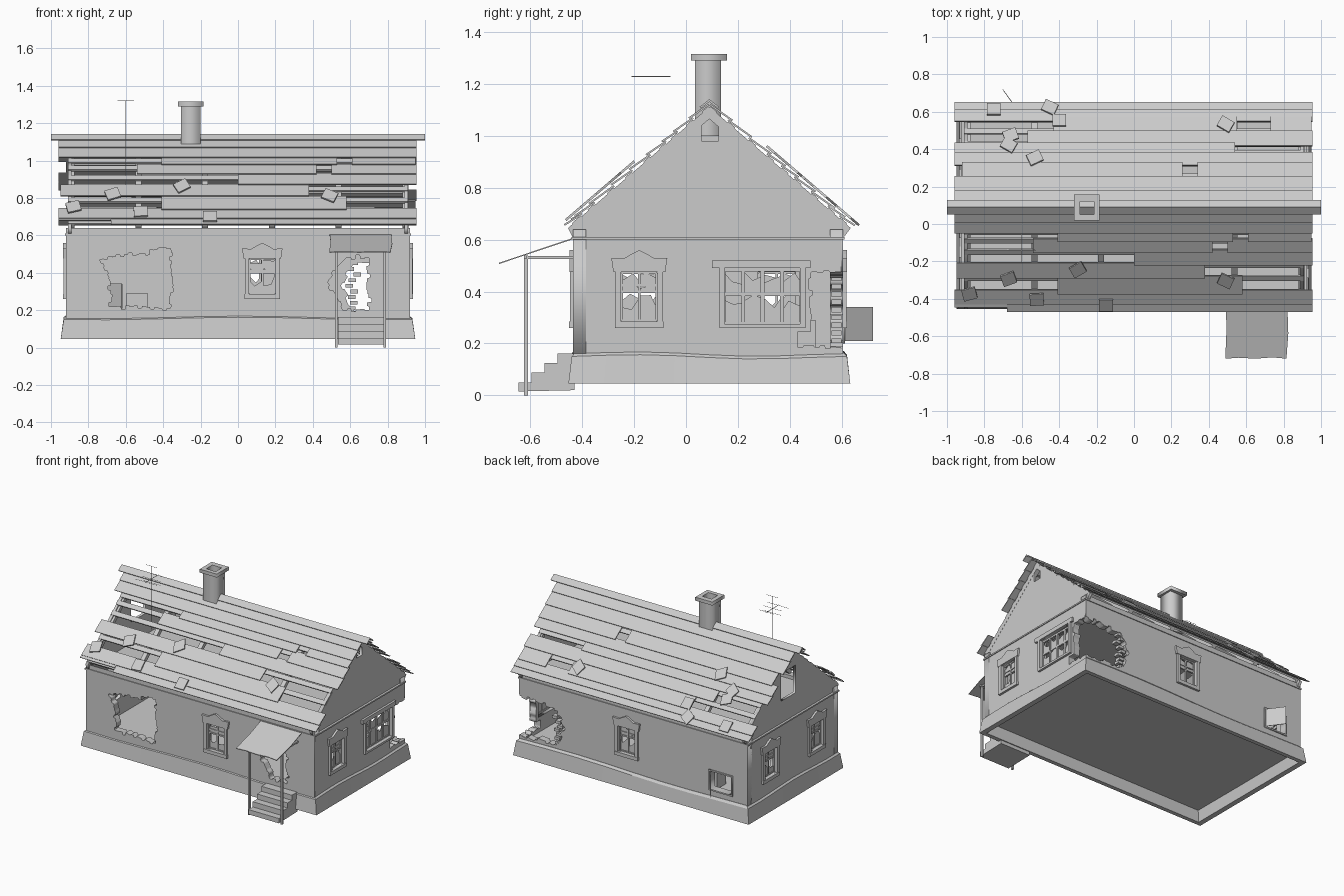
import bpy, bmesh, math, random
from mathutils import Vector, Matrix

random.seed(4)
if "Cube" in bpy.data.objects:
    bpy.data.objects.remove(bpy.data.objects["Cube"])

grey = bpy.data.materials.new("weathered grey")
grey.use_nodes = True
grey.diffuse_color = (0.6, 0.6, 0.6, 1)
grey.node_tree.nodes["Principled BSDF"].inputs["Base Color"].default_value = (0.6, 0.6, 0.6, 1)


def finish(name, bm):
    bmesh.ops.recalc_face_normals(bm, faces=bm.faces)
    mesh = bpy.data.meshes.new(name)
    bm.to_mesh(mesh)
    bm.free()
    mesh.materials.append(grey)
    ob = bpy.data.objects.new(name, mesh)
    bpy.context.collection.objects.link(ob)


def solid(name, base, shift):
    """Closed prism: a polygon swept along a vector."""
    bm = bmesh.new()
    face = bm.faces.new([bm.verts.new(p) for p in base])
    swept = bmesh.ops.extrude_face_region(bm, geom=[face])["geom"]
    bmesh.ops.translate(bm, vec=shift, verts=[v for v in swept if isinstance(v, bmesh.types.BMVert)])
    finish(name, bm)


def box(name, x0, x1, y0, y1, z0, z1):
    solid(name, [(x0, y0, z0), (x1, y0, z0), (x1, y1, z0), (x0, y1, z0)], (0, 0, z1 - z0))


# Frames: u runs along the surface, n points outward, v is up (or back, in plan)
FRAMES = {
    "front": lambda u, n, v: Vector((u, -0.435 - n, v)),
    "back": lambda u, n, v: Vector((u, 0.605 + n, v)),
    "left": lambda u, n, v: Vector((0.92 + n, u, v)),
    "right": lambda u, n, v: Vector((-0.92 - n, u, v)),
    "plan": lambda u, n, v: Vector((u, v, n)),
}


def plate(name, side, pts, n0, n1):
    f = FRAMES[side]
    solid(name, [f(u, n0, v) for u, v in pts], f(0, n1, 0) - f(0, n0, 0))


def panel(name, side, loops, n0, n1):
    """Thick panel from an outline and the holes in it, by filling a flat curve."""
    curve = bpy.data.curves.new(name, "CURVE")
    curve.dimensions, curve.fill_mode, curve.extrude = "2D", "BOTH", (n1 - n0) / 2
    for loop in loops:
        spline = curve.splines.new("POLY")
        spline.points.add(len(loop) - 1)
        for point, (u, v) in zip(spline.points, loop):
            point.co = (u, v, 0, 1)
        spline.use_cyclic_u = True
    ob = bpy.data.objects.new(name, curve)
    bpy.context.collection.objects.link(ob)
    graph = bpy.context.evaluated_depsgraph_get()
    bm = bmesh.new()
    bm.from_mesh(ob.evaluated_get(graph).to_mesh())
    bpy.data.objects.remove(ob)
    bmesh.ops.remove_doubles(bm, verts=bm.verts, dist=0.0001)
    for v in bm.verts:
        v.co = FRAMES[side](v.co.x, v.co.z + (n0 + n1) / 2, v.co.y)
    finish(name, bm)


def rect(u0, u1, v0, v1):
    return [(u0, v0), (u1, v0), (u1, v1), (u0, v1)]


def jagged(pts, closed=True, step=0.022, depth=0.014):
    """Break a path into brick-like teeth, leaving its corners in place."""
    out = []
    for a, b in zip(pts, pts[1:] + (pts[:1] if closed else [])):
        a, b = Vector(a), Vector(b)
        d = b - a
        count = max(1, round(d.length / step))
        normal = Vector((d.y, -d.x)).normalized()
        for i in range(count):
            off = normal * (random.uniform(-depth, depth) if 0 < i < count - 1 else 0)
            out += [tuple(a + d * ((i + 0.08) / count) + off), tuple(a + d * ((i + 0.9) / count) + off)]
    return out


# Plinth: flared, slightly sagging band around the base
bm = bmesh.new()
rings = []
corners = [(-1, -1), (1, -1), (1, 1), (-1, 1)]
for grow, z, wave in [(-0.01, 0.045, 0), (0.028, 0.045, 0), (0.012, 0.15, 1), (-0.005, 0.165, 1), (-0.03, 0.165, 1)]:
    ring = []
    for (ax, ay), (bx, by) in zip(corners, corners[1:] + corners[:1]):
        for i in range(8):
            t = i / 8
            x, y = ax + (bx - ax) * t, ay + (by - ay) * t
            bump = wave * 0.012 * math.sin(t * math.pi) * math.sin(t * 5 + ax)
            ring.append(bm.verts.new((x * (0.92 + grow), 0.09 + y * (0.521 + grow * 0.8), z + bump)))
    rings.append(ring)
for a, b in zip(rings, rings[1:] + rings[:1]):
    for i in range(len(a)):
        j = (i + 1) % len(a)
        bm.faces.new((a[i], a[j], b[j], b[i]))
finish("plinth", bm)
box("floor", -0.9, 0.9, -0.42, 0.595, 0.125, 0.16)
box("ceiling", -0.9, 0.9, -0.42, 0.59, 0.6, 0.615)

# Walls with window openings, broken holes and a missing back corner
windows = [("front", 0.13), ("back", 0.05), ("left", -0.18), ("right", 0.35), ("right", -0.18)]
outlines = {
    "front": rect(-0.92, 0.92, 0.13, 0.64),
    "right": rect(-0.43, 0.6, 0.13, 0.605),
    "back": [(-0.92, 0.13), (0.92, 0.13)]
    + jagged([(0.92, 0.19), (0.62, 0.195), (0.55, 0.33), (0.62, 0.46), (0.92, 0.475)], False) + [(0.92, 0.64), (-0.92, 0.64)],
    "left": [(-0.43, 0.13), (0.6, 0.13)]
    + jagged([(0.6, 0.185), (0.43, 0.185), (0.43, 0.245), (0.482, 0.245), (0.482, 0.475), (0.6, 0.475)], False, depth=0.009)
    + [(0.6, 0.605), (-0.43, 0.605)],
}
holes = {
    "front": [jagged([(-0.69, 0.22), (-0.36, 0.21), (-0.35, 0.36), (-0.36, 0.53), (-0.52, 0.5), (-0.74, 0.47), (-0.68, 0.35)]),
              jagged([(0.56, 0.2), (0.7, 0.2), (0.7, 0.48), (0.58, 0.48), (0.53, 0.43), (0.48, 0.35), (0.53, 0.27)])],
    "back": [rect(-0.79, -0.62, 0.21, 0.34)],
    "left": [rect(0.14, 0.45, 0.27, 0.49)],
    "right": [],
}
for side, c in windows:
    holes[side].append(rect(c - 0.072, c + 0.072, 0.285, 0.475))
for side, outline in outlines.items():
    panel(side + "_wall", side, [outline] + holes[side], -0.05, 0)


# Windows: carved casing, sash bars and broken panes
def pane(side, u0, u1, v0, v1):
    h = v1 - v0
    r = [random.uniform(0.35, 1) for _ in range(3)]
    m = u0 + (u1 - u0) * random.uniform(0.3, 0.7)
    plate("broken_pane", side, [(u0, v0), (u1, v0), (u1, v0 + h * r[0]), (m, v0 + h * r[1]), (u0, v0 + h * r[2])], -0.02, -0.017)


def sash(side, us, vs, bar=0.005):
    for u in us:
        plate("sash_post", side, rect(u - bar, u + bar, vs[0], vs[-1]), -0.025, -0.01)
    for v in vs:
        plate("sash_rail", side, rect(us[0], us[-1], v - bar, v + bar), -0.025, -0.012)
    for a, b in zip(us, us[1:]):
        for c, d in zip(vs, vs[1:]):
            pane(side, a, b, c, d)


crown = [(-0.1, 0.475), (0.1, 0.475), (0.108, 0.53), (0.06, 0.527), (0.03, 0.545), (0, 0.56),
         (-0.03, 0.545), (-0.06, 0.527), (-0.108, 0.53)]
for side, c in windows:
    for s in (-1, 1):
        plate("window_casing", side, rect(*sorted((c + s * 0.07, c + s * 0.092)), 0.26, 0.49), -0.01, 0.013)
    plate("window_sill", side, rect(c - 0.094, c + 0.094, 0.26, 0.285), -0.01, 0.016)
    plate("window_crown", side, [(c + u, v) for u, v in crown], -0.01, 0.015)
    sash(side, [c - 0.068, c, c + 0.068], [0.288, 0.4, 0.425, 0.472])

sash("left", [0.145, 0.22, 0.295, 0.37, 0.445], [0.275, 0.39, 0.485], 0.007)
for u0, u1, v0, v1 in [(0.1, 0.48, 0.49, 0.52), (0.13, 0.46, 0.26, 0.275), (0.13, 0.148, 0.27, 0.49), (0.44, 0.46, 0.27, 0.49)]:
    plate("wide_window_casing", "left", rect(u0, u1, v0, v1), -0.01, 0.016)

# Loose bricks along the broken corner
for i in range(9):
    z = 0.2 + i * 0.03
    x = 0.57 + random.uniform(0, 0.05)
    box("loose_brick", x, x + 0.04, 0.56, 0.6, z, z + 0.02)
box("fallen_block", -0.6, -0.48, 0.4, 0.5, 0.16, 0.29)

# Hatch with its open leaf
solid("hatch_leaf", [(-0.62, 0.61, 0.21), (-0.7, 0.72, 0.21), (-0.703, 0.718, 0.21), (-0.624, 0.608, 0.21)], (0, 0, 0.13))
panel("hatch_frame", "back", [rect(-0.8, -0.61, 0.2, 0.35), rect(-0.79, -0.62, 0.21, 0.34)], -0.01, 0.008)

# Gables and cornice
shape = [(-0.435, 0.605), (0.605, 0.605), (0.635, 0.645), (0.09, 1.112), (-0.455, 0.645)]
for side, hatch in [("left", rect(0.06, 0.125, 0.98, 1.065)), ("right", rect(0.04, 0.21, 0.77, 0.97))]:
    panel("gable", side, [shape, hatch], -0.03, -0.01)
    plate("cornice", side, rect(-0.44, 0.61, 0.6, 0.61), -0.04, 0.006)
for side in ("front", "back"):
    plate("cornice", side, rect(-0.925, 0.925, 0.6, 0.61), -0.03, 0.006)

# Roof: d is the horizontal distance from the ridge, s picks the slope
SLOPE = 0.857


def on_roof(s, x, d, lift):
    k = math.hypot(1, SLOPE)
    return Vector((x, 0.09 + s * (d + lift * SLOPE / k), 1.118 - SLOPE * d + lift / k))


def board(name, s, x0, x1, d0, d1, low0, low1, thick):
    section = [(d0, low0), (d1, low1), (d1, low1 + thick), (d0, low0 + thick)]
    solid(name, [on_roof(s, x0, d, l) for d, l in section], (x1 - x0, 0, 0))


FULL = [(-0.96, 0.955)]
front_rows = [
    (0, 0.07, FULL), (0.06, 0.13, FULL), (0.12, 0.175, [(-0.41, 0.53), (0.61, 0.95)]),
    (0.165, 0.235, [(-0.54, 0.42), (0.5, 0.955)]), (0.225, 0.3, [(0, 0.955)]), (0.295, 0.37, [(-0.95, 0.38)]),
    (0.365, 0.455, [(-0.41, 0.58)]), (0.44, 0.51, FULL), (0.5, 0.55, [(-0.68, 0.955)]), (0.49, 0.525, [(-0.96, -0.68)])]
back_rows = [
    (0, 0.08, FULL), (0.07, 0.155, FULL), (0.15, 0.23, [(-0.92, 0.26), (0.34, 0.955)]), (0.22, 0.285, FULL),
    (0.275, 0.335, [(-0.96, 0.54)]), (0.325, 0.4, [(-0.57, 0.955)]), (0.39, 0.475, [(-0.43, 0.55), (0.73, 0.95)]),
    (0.455, 0.515, FULL), (0.5, 0.552, FULL)]
for s, rows in ((-1, front_rows), (1, back_rows)):
    for d0, d1, spans in rows:
        for x0, x1 in spans:
            board("roof_board", s, x0, x1, d0, d1, 0, 0.01, 0.007)
        board("batten", s, -0.91, 0.91, d0 + 0.005, d0 + 0.03, -0.012, -0.012, 0.012)
    for i in range(6):
        x = -0.89 + i * 0.357
        board("rafter", s, x - 0.016, x + 0.016, 0.005, 0.53, -0.04, -0.04, 0.028)
    board("ridge_board", s, -1, 1, -0.012, 0.025, 0.01, 0.012, 0.008)

# Slipped boards lying at odd angles
for x, y, turn in [(-0.88, -0.37, 15), (-0.67, -0.29, 20), (-0.3, -0.24, 30), (0.49, -0.3, -25), (-0.52, -0.4, 3),
                   (-0.15, -0.43, 0), (-0.75, 0.61, 0), (-0.45, 0.62, -25), (-0.66, 0.47, 20), (-0.67, 0.42, -30),
                   (-0.53, 0.35, 25), (0.49, 0.53, -30), (-0.4, 0.55, 0)]:
    s = 1 if y > 0.09 else -1
    spin = Matrix.Rotation(math.radians(turn * s), 2)
    quad = [spin @ Vector(p) for p in rect(-0.037, 0.037, -0.03, 0.03)]
    d = abs(y - 0.09) - 0.012
    base = [on_roof(s, x + q.x, d + q.y, 0.02) for q in quad]
    solid("slipped_board", base, on_roof(s, 0, 0, 0.009) - on_roof(s, 0, 0, 0))

# Hollow chimney with a wider cap
flue = rect(-0.29, -0.215, 0.05, 0.12)
panel("chimney", "plan", [rect(-0.305, -0.2, 0.035, 0.135), flue], 1.0, 1.29)
panel("chimney_cap", "plan", [rect(-0.322, -0.185, 0.02, 0.158), flue], 1.29, 1.315)

# Aerial
r = 0.0008
box("aerial_mast", -0.6 - r, -0.6 + r, -0.135 - r, -0.135 + r, 0.86, 1.32)
box("aerial_boom", -0.6 - r, -0.6 + r, -0.21, -0.06, 1.228, 1.231)
for y, z, w in [(-0.135, 1.32, 0.045), (-0.2, 1.23, 0.09), (-0.14, 1.23, 0.075), (-0.07, 1.23, 0.06), (-0.135, 1.2, 0.07)]:
    box("aerial_rod", -0.6 - w, -0.6 + w, y - r, y + r, z - r, z + r)

# Porch: steps, posts, rails and a thin sloping roof
steps = [(-0.43, 0.02), (-0.645, 0.015), (-0.645, 0.05), (-0.595, 0.05), (-0.595, 0.088), (-0.545, 0.088),
         (-0.545, 0.125), (-0.495, 0.125), (-0.495, 0.162), (-0.43, 0.162)]
solid("porch_steps", [(0.535, y, z) for y, z in steps], (0.245, 0, 0))
for x in (0.525, 0.785):
    box("porch_post", x - 0.007, x + 0.007, -0.625, -0.61, 0, 0.54)
    box("porch_rail", x - 0.006, x + 0.006, -0.62, -0.435, 0.525, 0.537)
box("porch_beam", 0.51, 0.8, -0.625, -0.612, 0.527, 0.54)
outline = [(0.49, 0), (0.82, 0), (0.825, 0.15), (0.815, 0.285), (0.74, 0.278), (0.65, 0.285), (0.56, 0.28), (0.488, 0.285), (0.495, 0.12)]
solid("porch_roof", [(x, -0.435 - d, 0.602 - 0.335 * d) for x, d in outline], (0, 0, 0.005))
